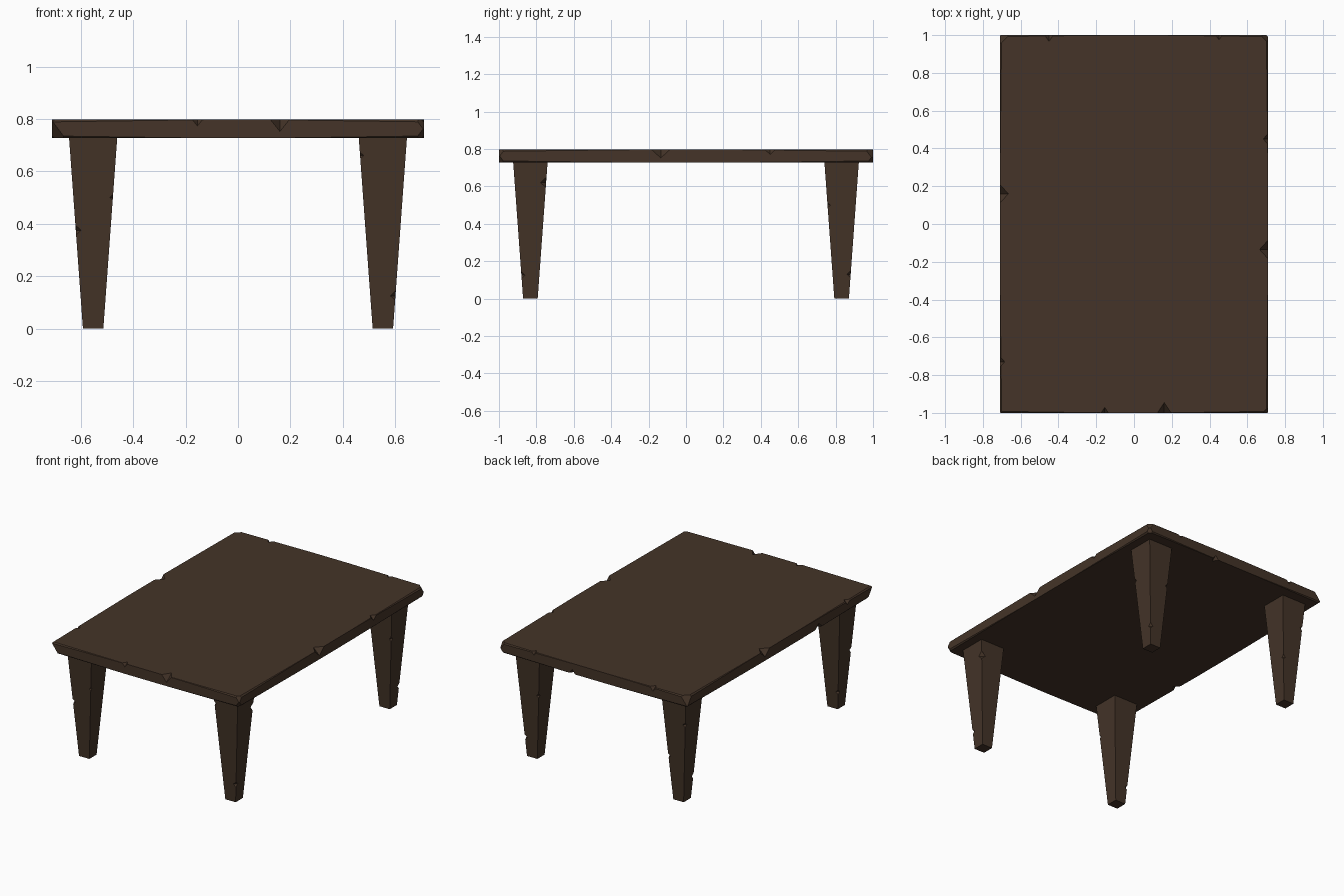
import bpy, bmesh
from mathutils import Vector

if "Cube" in bpy.data.objects:
    bpy.data.objects.remove(bpy.data.objects["Cube"])

wood = bpy.data.materials.new("dark_wood")
wood.diffuse_color = (0.058, 0.034, 0.021, 1)
wood.use_nodes = True
wood.node_tree.nodes["Principled BSDF"].inputs["Base Color"].default_value = wood.diffuse_color

HX, HY, Z0, Z1 = 0.71, 1.0, 0.727, 0.797


def make_object(name, bm):
    bmesh.ops.recalc_face_normals(bm, faces=bm.faces)
    mesh = bpy.data.meshes.new(name)
    bm.to_mesh(mesh)
    bm.free()
    obj = bpy.data.objects.new(name, mesh)
    bpy.context.collection.objects.link(obj)
    mesh.materials.append(wood)
    return obj


def slice_off(bm, point, normal):
    """Cut away everything on the normal's side and close the hole."""
    geom = bm.verts[:] + bm.edges[:] + bm.faces[:]
    cut = bmesh.ops.bisect_plane(bm, geom=geom, plane_co=point,
                                 plane_no=Vector(normal).normalized(), clear_outer=True)
    edges = [e for e in cut["geom_cut"] if isinstance(e, bmesh.types.BMEdge)]
    bmesh.ops.holes_fill(bm, edges=edges, sides=0)


def chip(obj, chips):
    """Carve octahedral nicks: each chip is (centre, half sizes)."""
    bm = bmesh.new()
    for centre, size in chips:
        c = Vector(centre)
        tips = {}
        for axis in range(3):
            for s in (-1, 1):
                d = Vector((0, 0, 0))
                d[axis] = s * size[axis]
                tips[axis, s] = bm.verts.new(c + d)
        for sx in (-1, 1):
            for sy in (-1, 1):
                for sz in (-1, 1):
                    bm.faces.new((tips[0, sx], tips[1, sy], tips[2, sz]))
    cutter = make_object("chip_cutter", bm)
    cutter.hide_render = True
    mod = obj.modifiers.new("chips", "BOOLEAN")
    mod.operation = "DIFFERENCE"
    mod.solver = "EXACT"
    mod.object = cutter
    graph = bpy.context.evaluated_depsgraph_get()
    carved = bpy.data.meshes.new_from_object(obj.evaluated_get(graph))
    obj.modifiers.clear()
    obj.data = carved
    bpy.data.objects.remove(cutter)


# Table top: slab with worn corners and edges
bm = bmesh.new()
bmesh.ops.create_cube(bm, size=1)
for v in bm.verts:
    v.co = (v.co.x * 2 * HX, v.co.y * 2 * HY, Z0 if v.co.z < 0 else Z1)
# worn corners: (x side, y side, z side, reach)
for sx, sy, sz, r in ((-1, -1, -1, .05), (1, -1, 1, .03), (1, 1, 1, .04),
                      (-1, 1, 1, .05), (1, 1, -1, .03), (1, -1, -1, .03)):
    z = Z1 if sz > 0 else Z0
    slice_off(bm, (sx * (HX - r), sy * HY, z), (sx, sy, sz * 0.75))
# shallow wear along the upper and lower edges, tapering out towards one end
for sx in (-1, 1):
    for sz, z in ((-1, Z0), (1, Z1)):
        slice_off(bm, (sx * (HX - .001), .3 * sx * sz, z), (sx, sx * sz * .012, sz))
        slice_off(bm, (sx * (HX - .001), -.3 * sx * sz, z), (sx, -sx * sz * .012, sz))
for sy in (-1, 1):
    for sz, z in ((-1, Z0), (1, Z1)):
        slice_off(bm, (.2, sy * (HY - .001), z), (.014, sy, sz))
        slice_off(bm, (-.2, sy * (HY - .001), z), (-.014, sy, sz))
top = make_object("table_top", bm)

# Nicks along the table edges
nicks = []
for x, sy, z, r in ((.16, -1, Z1, .045), (-.155, -1, Z1, .024),
                    (-.45, 1, Z1, .028), (.45, 1, Z1, .022), (.16, 1, Z0, .028)):
    nicks.append(((x, sy * HY, z), (r * .8, r * 1.2, r)))
for y, sx, z, r in ((-.135, 1, Z1, .045), (.45, 1, Z1, .026), (.16, -1, Z1, .045),
                    (-.73, -1, Z1, .026), (-.42, -1, Z0, .035)):
    nicks.append(((sx * HX, y, z), (r, r * 1.1, r)))
chip(top, nicks)

# Tapered legs, each with nicks on its upright edges: (x side, y side, height, size)
CX, CY, TOP_R, FOOT_R = 0.553, 0.832, 0.092, 0.039
legs = {
    "front_left_leg": (-1, -1, ((-1, -1, .375, .02), (-1, 1, .12, .018), (1, -1, .5, .012))),
    "front_right_leg": (1, -1, ((1, 1, .62, .03), (1, -1, .125, .02), (-1, -1, .66, .014))),
    "back_left_leg": (-1, 1, ((-1, -1, .15, .02), (-1, 1, .55, .018), (1, 1, .3, .016))),
    "back_right_leg": (1, 1, ((1, -1, .5, .016), (1, 1, .13, .02), (-1, 1, .45, .016))),
}
for name, (lx, ly, marks) in legs.items():
    bm = bmesh.new()
    bmesh.ops.create_cube(bm, size=2)
    for v in bm.verts:
        r = TOP_R if v.co.z > 0 else FOOT_R
        v.co = (lx * CX + v.co.x * r, ly * CY + v.co.y * r, Z0 + .002 if v.co.z > 0 else 0)
    leg = make_object(name, bm)
    nicks = []
    for ex, ey, z, s in marks:
        r = FOOT_R + (TOP_R - FOOT_R) * z / Z0
        nicks.append(((lx * CX + ex * r, ly * CY + ey * r, z), (s, s, s)))
    chip(leg, nicks)
